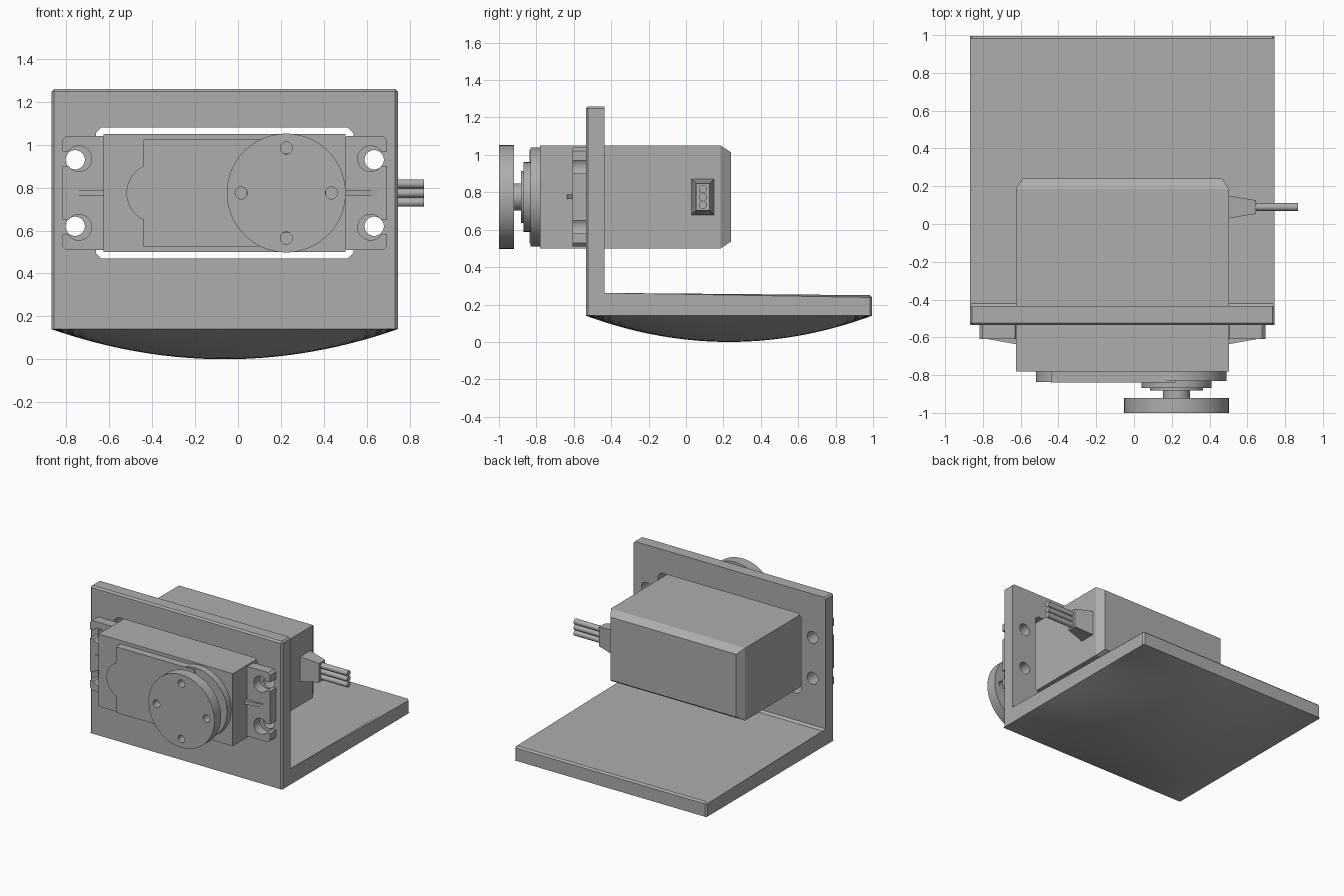
import bpy, bmesh, math

cube = bpy.data.objects.get("Cube")
if cube:
    bpy.data.objects.remove(cube)

CX = -0.062      # shared centre line of bracket and servo
MID = 0.775      # servo centre height
HORN = 0.225     # output shaft position

grey = bpy.data.materials.new("grey plastic")
grey.use_nodes = True
colour = (0.42, 0.42, 0.42, 1)
grey.diffuse_color = colour
grey.node_tree.nodes["Principled BSDF"].inputs["Base Color"].default_value = colour


def finish(name, bm, smooth=True):
    bmesh.ops.recalc_face_normals(bm, faces=bm.faces)
    mesh = bpy.data.meshes.new(name)
    bm.to_mesh(mesh)
    bm.free()
    ob = bpy.data.objects.new(name, mesh)
    bpy.context.collection.objects.link(ob)
    mesh.materials.append(grey)
    if smooth:
        shade(ob)
    return ob


def activate(ob):
    bpy.ops.object.select_all(action='DESELECT')
    ob.select_set(True)
    bpy.context.view_layer.objects.active = ob


def shade(ob):
    activate(ob)
    bpy.ops.object.shade_smooth_by_angle(angle=math.radians(30))


def loft(name, rings, bevel=0, keep=lambda e: True):
    """Solid through matching rings of points, with optional chamfered edges."""
    bm = bmesh.new()
    loops = [[bm.verts.new(p) for p in ring] for ring in rings]
    n = len(loops[0])
    bm.faces.new(loops[0])
    bm.faces.new(loops[-1])
    for a, b in zip(loops, loops[1:]):
        for i in range(n):
            j = (i + 1) % n
            bm.faces.new((a[i], a[j], b[j], b[i]))
    if bevel:
        edges = [e for e in bm.edges if keep(e)]
        bmesh.ops.bevel(bm, geom=edges, offset=bevel, segments=1, affect='EDGES')
    return finish(name, bm)


def prism(name, pts, y0, y1, **kw):
    """Extrude an x-z outline along y."""
    return loft(name, [[(x, y, z) for x, z in pts] for y in (y0, y1)], **kw)


def rect(x0, x1, z0, z1, c=0):
    """Rectangle outline with corners cut by c."""
    if not c:
        return [(x0, z0), (x1, z0), (x1, z1), (x0, z1)]
    return [(x0 + c, z0), (x1 - c, z0), (x1, z0 + c), (x1, z1 - c),
            (x1 - c, z1), (x0 + c, z1), (x0, z1 - c), (x0, z0 + c)]


def circle(x, z, r, n=48):
    return [(x + r * math.cos(2 * math.pi * i / n),
             z + r * math.sin(2 * math.pi * i / n)) for i in range(n)]


def cut(ob, cutters):
    for c in cutters:
        mod = ob.modifiers.new("cut", 'BOOLEAN')
        mod.operation, mod.solver, mod.object = 'DIFFERENCE', 'EXACT', c
        activate(ob)
        bpy.ops.object.modifier_apply(modifier=mod.name)
        bpy.data.objects.remove(c)
    shade(ob)


# L-shaped bracket with window and screw holes
W = 0.807
profile = [(-0.535, 0.14), (0.995, 0.14), (0.995, 0.25), (-0.42, 0.25),
           (-0.435, 0.265), (-0.435, 1.26), (-0.535, 1.26)]
bracket = loft("bracket", [[(CX + s * W, y, z) for y, z in profile] for s in (-1, 1)],
               bevel=0.012,
               keep=lambda e: max(v.co.z for v in e.verts) > 0.145
               and not all(-0.44 < v.co.y < -0.4 for v in e.verts))
cutters = [prism("window_cutter", rect(CX - 0.6, CX + 0.6, 0.47, 1.08, 0.025), -0.7, -0.3)]
for s in (-1, 1):
    for z in (0.62, 0.93):
        cutters.append(prism("hole_cutter", circle(CX + s * 0.697, z, 0.045, 32), -0.7, -0.3))
cut(bracket, cutters)

# Domed underside of the base
N = 28
bm = bmesh.new()
bmesh.ops.create_grid(bm, x_segments=N, y_segments=N, size=1)
for v in bm.verts:
    u, w = v.co.x, v.co.y
    v.co = (CX + W * u, 0.23 + 0.765 * w, 0.14 - 0.14 * (1 - u * u) * (1 - w * w))
dome = finish("domed_underside", bm)
dome.data.flip_normals() if dome.data.polygons[0].normal.z > 0 else None

# Servo body with chamfered rear end
B, H = 0.564, 0.275


def body_ring(y, inset):
    return [(x, y, z) for x, z in
            rect(CX - B + inset, CX + B - inset, MID - H + inset, MID + H - inset)]


loft("servo_body", [body_ring(-0.78, 0), body_ring(0.185, 0), body_ring(0.24, 0.036)])

# Mounting ears with open screw slots and a central rib
for s, side in ((-1, "right"), (1, "left")):
    xs = sorted((CX + s * 0.55, CX + s * 0.757))
    ear = prism(side + "_mounting_ear", rect(*xs, 0.51, 1.04, 0.018), -0.608, -0.535)
    cutters = []
    for z in (0.615, 0.935):
        cutters.append(prism("ear_hole", circle(CX + s * 0.68, z, 0.06, 32), -0.7, -0.5))
        xs = sorted((CX + s * 0.69, CX + s * 0.8))
        cutters.append(prism("ear_slot", rect(*xs, z - 0.034, z + 0.034), -0.7, -0.5))
    cut(ear, cutters)
    rib = [(0.56, -0.6), (0.72, -0.6), (0.72, -0.608), (0.56, -0.637)]
    loft(side + "_ear_rib", [[(CX + s * x, y, z) for x, y in rib] for z in (0.763, 0.789)])

# Raised gear cover on the front of the servo
prism("gear_cover", rect(-0.44, 0.22, 0.525, 1.025), -0.838, -0.77)
prism("cover_lobe", circle(-0.382, MID, 0.138), -0.836, -0.77)
prism("shaft_boss", circle(HORN, MID, 0.265, 64), -0.832, -0.77)
prism("bearing_ring", circle(HORN, MID, 0.186), -0.868, -0.82)
prism("bearing_step", circle(HORN, MID, 0.14), -0.882, -0.86)
prism("output_shaft", circle(HORN, MID, 0.072), -0.93, -0.87)

# Round horn with four screw holes
horn = prism("servo_horn", circle(HORN, MID, 0.277, 72), -1.0, -0.92)
cut(horn, [prism("horn_hole", circle(x, z, 0.028, 24), -1.1, -0.85)
           for x, z in circle(HORN, MID, 0.21, 4)])

# Tapered cable relief and three wires
loft("cable_relief", [[(x, y, z) for y, z in rect(0.09 - a, 0.09 + a, MID - b, MID + b)]
                      for x, a, b in ((0.49, 0.062, 0.097), (0.645, 0.036, 0.072))])
for i, label in enumerate(("lower", "middle", "upper")):
    ring = circle(0.09, MID + (i - 1) * 0.043, 0.021, 20)
    loft(label + "_wire", [[(x, y, z) for y, z in ring] for x in (0.63, 0.868)])
